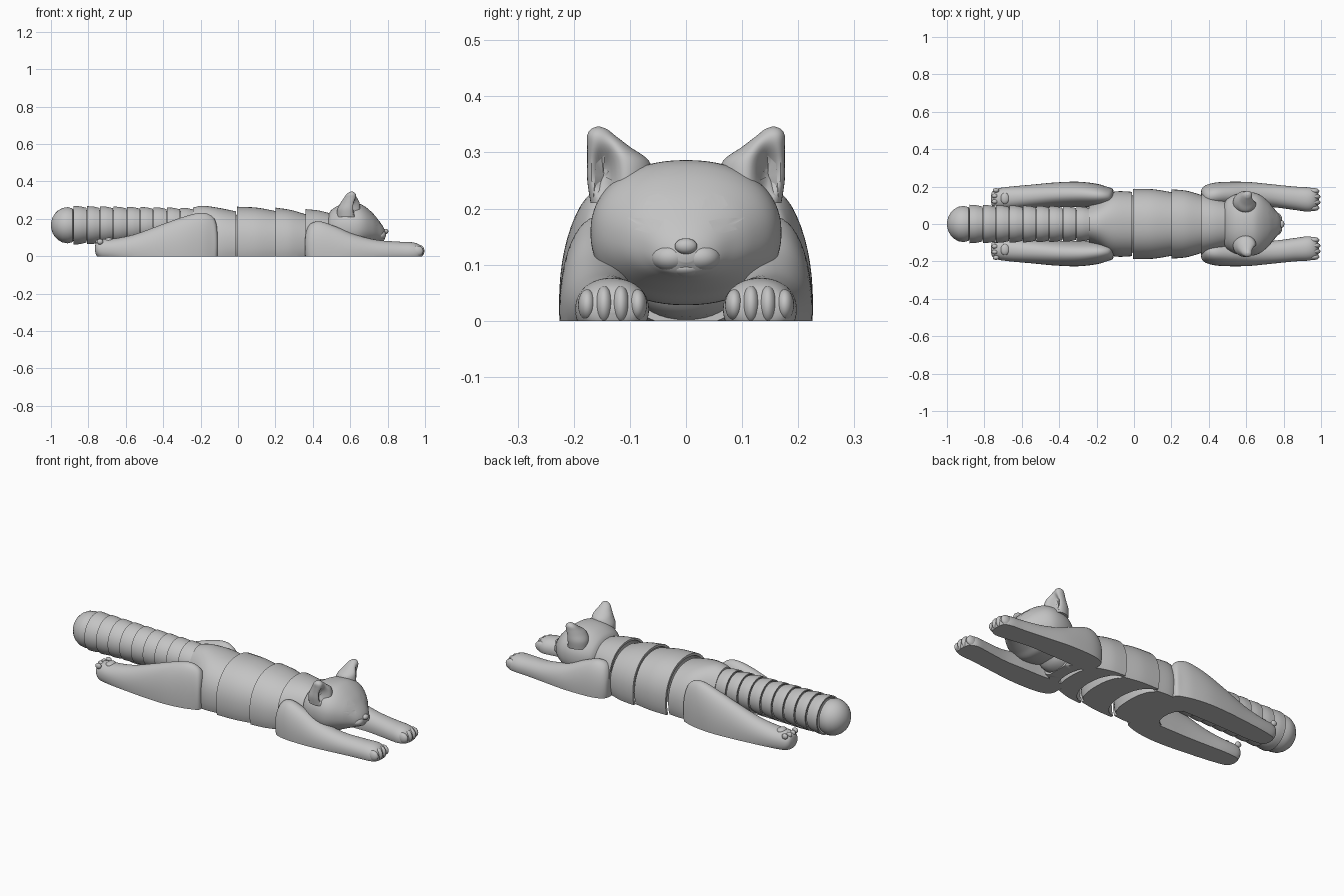
import bpy, bmesh
from math import sin, cos, pi, exp, copysign
from mathutils import Vector
from mathutils.bvhtree import BVHTree

cube = bpy.data.objects.get("Cube")
if cube:
    bpy.data.objects.remove(cube, do_unlink=True)

grey = bpy.data.materials.new("plain grey")
grey.use_nodes = True
COLOUR = (0.55, 0.55, 0.55, 1)
grey.diffuse_color = COLOUR
grey.node_tree.nodes["Principled BSDF"].inputs["Base Color"].default_value = COLOUR


def finish(name, bm, floor=True):
    """Trim at the floor, close the cut and make a smooth object."""
    if floor and min(v.co.z for v in bm.verts) < 0:
        cut = bmesh.ops.bisect_plane(bm, geom=bm.verts[:] + bm.edges[:] + bm.faces[:],
                                     plane_co=(0, 0, 0), plane_no=(0, 0, 1), clear_inner=True)
        rim = [e for e in cut["geom_cut"] if isinstance(e, bmesh.types.BMEdge)]
        bmesh.ops.triangle_fill(bm, edges=rim, use_beauty=True)
    bmesh.ops.recalc_face_normals(bm, faces=bm.faces[:])
    mesh = bpy.data.meshes.new(name)
    bm.to_mesh(mesh)
    bm.free()
    mesh.materials.append(grey)
    obj = bpy.data.objects.new(name, mesh)
    bpy.context.collection.objects.link(obj)
    bpy.ops.object.select_all(action="DESELECT")
    obj.select_set(True)
    bpy.context.view_layer.objects.active = obj
    bpy.ops.object.shade_smooth_by_angle(angle=0.7)
    return obj


def refine(secs, k=6):
    """Smooth curve through the given sections."""
    out = []
    for i in range(len(secs) - 1):
        a, b, c, d = secs[max(i - 1, 0)], secs[i], secs[i + 1], secs[min(i + 2, len(secs) - 1)]
        for j in range(k):
            t = j / k
            out.append(tuple(q + t / 2 * (r - p + t * (2 * p - 5 * q + 4 * r - s + t * (3 * (q - r) + s - p)))
                             for p, q, r, s in zip(a, b, c, d)))
    return out + [secs[-1]]


def loft(secs, n=48, power=2.2, upright=False):
    """Skin rounded sections: position, y centre, y radius, z centre, z radius."""
    bm = bmesh.new()
    rings = []
    for x, yc, ry, zc, rz in secs:
        ring = []
        for i in range(n):
            c, s = cos(2 * pi * i / n), sin(2 * pi * i / n)
            y = yc + max(ry, 0.001) * copysign(abs(c) ** (2 / power), c)
            z = zc + max(rz, 0.001) * copysign(abs(s) ** (2 / power), s)
            ring.append(bm.verts.new((z, y, x) if upright else (x, y, z)))
        rings.append(ring)
    for a, b in zip(rings, rings[1:]):
        for i in range(n):
            j = (i + 1) % n
            bm.faces.new((a[i], a[j], b[j], b[i]))
    bm.faces.new(rings[0])
    bm.faces.new(rings[-1])
    return bm


def ball(name, loc, radii):
    bm = bmesh.new()
    bmesh.ops.create_uvsphere(bm, u_segments=24, v_segments=14, radius=1)
    bmesh.ops.scale(bm, vec=radii, verts=bm.verts)
    bmesh.ops.translate(bm, vec=loc, verts=bm.verts)
    return finish(name, bm)


def scale_segment(name, outer, dome, hollow, power=2.2):
    """Overlapping segment: hollow rear socket, outer skin, domed front."""
    def scaled(sec, dx, f):
        x, yc, ry, zc, rz = sec
        return (x + dx, yc, ry * f, zc, rz * f)
    socket = [scaled(outer[0], hollow * sin(a), 0.93 * cos(a))
              for a in (1.45, 1.2, 0.9, 0.6, 0.3, 0)]
    front = [scaled(outer[-1], dome * sin(a), 0.9 * cos(a))
             for a in (0, 0.3, 0.6, 0.9, 1.2, 1.45)]
    return finish(name, loft(socket + refine(outer) + front, power=power))


# Body segments
B = 0.07
scale_segment("hips", [(-0.24, 0, 0.10, 0.09, 0.17), (-0.19, 0, 0.125, B, 0.20),
                       (-0.11, 0, 0.172, B, 0.19), (-0.01, 0, 0.172, B, 0.17)], 0.05, 0.05)
scale_segment("waist", [(-0.005, 0, 0.188, B, 0.195), (0.1, 0, 0.186, B, 0.19),
                        (0.2, 0, 0.17, B, 0.172)], 0.05, 0.10)
scale_segment("chest", [(0.2, 0, 0.185, B, 0.19), (0.28, 0, 0.178, B, 0.178),
                        (0.36, 0, 0.155, B, 0.155)], 0.05, 0.10)
scale_segment("collar", [(0.36, 0, 0.165, 0.09, 0.162), (0.43, 0, 0.145, 0.1, 0.145),
                         (0.49, 0, 0.125, 0.11, 0.12)], 0.08, 0.08)

# Tail rings and rounded tip
Z = 0.166
for i in range(9):
    x = -0.88 + 0.0715 * i
    r = 0.103 - 0.0012 * i
    scale_segment(f"tail_ring_{i + 1}", [(x, 0, r, Z, r), (x + 0.035, 0, r * 0.98, Z, r * 0.98),
                                         (x + 0.069, 0, r * 0.9, Z, r * 0.9)], 0.03, 0.035, 2)
tip = [(-0.91 - 0.09 * cos(a), 0, 0.097 * sin(a), Z, 0.097 * sin(a))
       for a in (0, 0.2, 0.45, 0.7, 0.95, 1.25, 1.57)]
tip += [(-0.885, 0, 0.09, Z, 0.09), (-0.86, 0, 0.05, Z, 0.05)]
finish("tail_tip", loft(tip, power=2))

# Head
head_secs = [(0.482, 0, 0.11, 0.15, 0.07), (0.50, 0, 0.135, 0.15, 0.098), (0.54, 0, 0.157, 0.155, 0.118),
             (0.59, 0, 0.169, 0.157, 0.128), (0.64, 0, 0.168, 0.157, 0.127), (0.68, 0, 0.152, 0.157, 0.108),
             (0.72, 0, 0.118, 0.148, 0.083), (0.75, 0, 0.082, 0.135, 0.06),
             (0.775, 0, 0.05, 0.122, 0.038), (0.79, 0, 0.015, 0.117, 0.012)]
head = finish("head", loft(refine(head_secs), n=64))

# Muzzle, nose and chin
ball("nose", (0.79, 0, 0.133), (0.014, 0.02, 0.014))
ball("chin", (0.755, 0, 0.094), (0.03, 0.032, 0.016))


def plate(name, outline, target, side):
    """Thin patch laid on the front of a target surface."""
    tree = BVHTree.FromObject(target, bpy.context.evaluated_depsgraph_get())
    bm = bmesh.new()

    def on_surface(y, z):
        hit = tree.ray_cast(Vector((1.5, y * side, z)), Vector((-1, 0, 0)))[0]
        return bm.verts.new((hit.x + 0.002 if hit else 0.6, y * side, z))
    pts = []
    for (y0, z0), (y1, z1) in zip(outline, outline[1:] + outline[:1]):
        pts += [on_surface(y0 + (y1 - y0) * k / 3, z0 + (z1 - z0) * k / 3) for k in range(3)]
    n = len(outline)
    mid = on_surface(sum(p[0] for p in outline) / n, sum(p[1] for p in outline) / n)
    for a, b in zip(pts, pts[1:] + pts[:1]):
        bm.faces.new((a, b, mid))
    if sum(f.normal.x for f in bm.faces if not f.normal_update()) < 0:
        bmesh.ops.reverse_faces(bm, faces=bm.faces[:])
    return finish(name, bm, floor=False)


def ear(name, side):
    secs = [(0.21, 0.115, 0.055, 0.59, 0.06), (0.25, 0.117, 0.059, 0.593, 0.062),
            (0.285, 0.121, 0.055, 0.6, 0.052), (0.31, 0.138, 0.038, 0.605, 0.04),
            (0.33, 0.151, 0.025, 0.607, 0.028), (0.341, 0.155, 0.015, 0.608, 0.016),
            (0.346, 0.156, 0.003, 0.608, 0.004)]
    bm = loft(refine([(z, y * side, ry, x, rx) for z, y, ry, x, rx in secs]), power=2, upright=True)
    # Cupped front
    for v in bm.verts:
        if v.co.x > 0.605:
            dip = exp(-((abs(v.co.y) - 0.147) / 0.02) ** 2 - ((v.co.z - 0.265) / 0.045) ** 2)
            v.co.x -= 0.8 * dip * (v.co.x - 0.585)
    return finish(name, bm)


def limb(name, secs, side):
    """Floor-trimmed limb: x, inner y, outer y, centre height, top."""
    full = [(x, side * (a + b) / 2, (b - a) / 2, c, t - c) for x, a, b, c, t in secs]
    return finish(name, loft(refine(full), power=2.15))


FORE = [(0.358, 0.13, 0.17, 0.05, 0.08), (0.365, 0.10, 0.193, 0.05, 0.135), (0.39, 0.085, 0.21, 0.04, 0.175),
        (0.44, 0.085, 0.222, 0.03, 0.186), (0.52, 0.09, 0.226, 0.02, 0.16), (0.62, 0.09, 0.224, 0.02, 0.118),
        (0.74, 0.09, 0.212, 0.02, 0.088), (0.86, 0.075, 0.2, 0.02, 0.078), (0.93, 0.066, 0.196, 0.02, 0.075),
        (0.965, 0.075, 0.188, 0.02, 0.064), (0.982, 0.09, 0.175, 0.02, 0.045), (0.988, 0.12, 0.14, 0.02, 0.025)]
HIND = [(-0.765, 0.12, 0.15, 0.04, 0.05), (-0.757, 0.095, 0.175, 0.04, 0.075), (-0.73, 0.08, 0.19, 0.035, 0.09),
        (-0.66, 0.078, 0.2, 0.03, 0.095), (-0.55, 0.085, 0.21, 0.025, 0.118), (-0.42, 0.09, 0.222, 0.025, 0.165),
        (-0.3, 0.09, 0.226, 0.03, 0.208), (-0.2, 0.09, 0.215, 0.04, 0.232), (-0.14, 0.1, 0.198, 0.05, 0.215),
        (-0.115, 0.11, 0.188, 0.06, 0.17), (-0.108, 0.13, 0.17, 0.06, 0.09)]
BROW = [(0.028, 0.2), (0.034, 0.218), (0.05, 0.227), (0.066, 0.222), (0.075, 0.206), (0.06, 0.197), (0.042, 0.195)]
EYE = [(0.04, 0.178), (0.06, 0.182), (0.105, 0.184), (0.085, 0.171), (0.092, 0.163), (0.065, 0.156), (0.05, 0.16)]
TUFT = [(0.165, 0.22), (0.145, 0.23), (0.13, 0.25), (0.143, 0.252), (0.137, 0.268), (0.15, 0.272),
        (0.145, 0.295), (0.16, 0.28)]

# Mirrored parts
for side, label in ((1, "left"), (-1, "right")):
    limb(f"{label}_front_leg", FORE, side)
    limb(f"{label}_hind_leg", HIND, side)
    for k in range(4):
        y = 0.086 + 0.03 * k
        bow = 0.006 if k in (1, 2) else 0
        ball(f"{label}_front_toe_{k + 1}", (0.96 + bow, y * side, 0.028), (0.031, 0.0165, 0.028 + bow))
        ball(f"{label}_hind_toe_pad_{k + 1}", (-0.738 - bow, (y + 0.004) * side, 0.078), (0.017, 0.012, 0.015))
    ball(f"{label}_hind_sole_pad", (-0.69, 0.137 * side, 0.086), (0.024, 0.03, 0.014))
    ball(f"{label}_muzzle_cheek", (0.757, 0.026 * side, 0.113), (0.035, 0.036, 0.026))
    this_ear = ear(f"{label}_ear", side)
    plate(f"{label}_brow_patch", BROW, head, side)
    plate(f"{label}_closed_eye", EYE, head, side)
    plate(f"{label}_ear_tuft", TUFT, this_ear, side)
